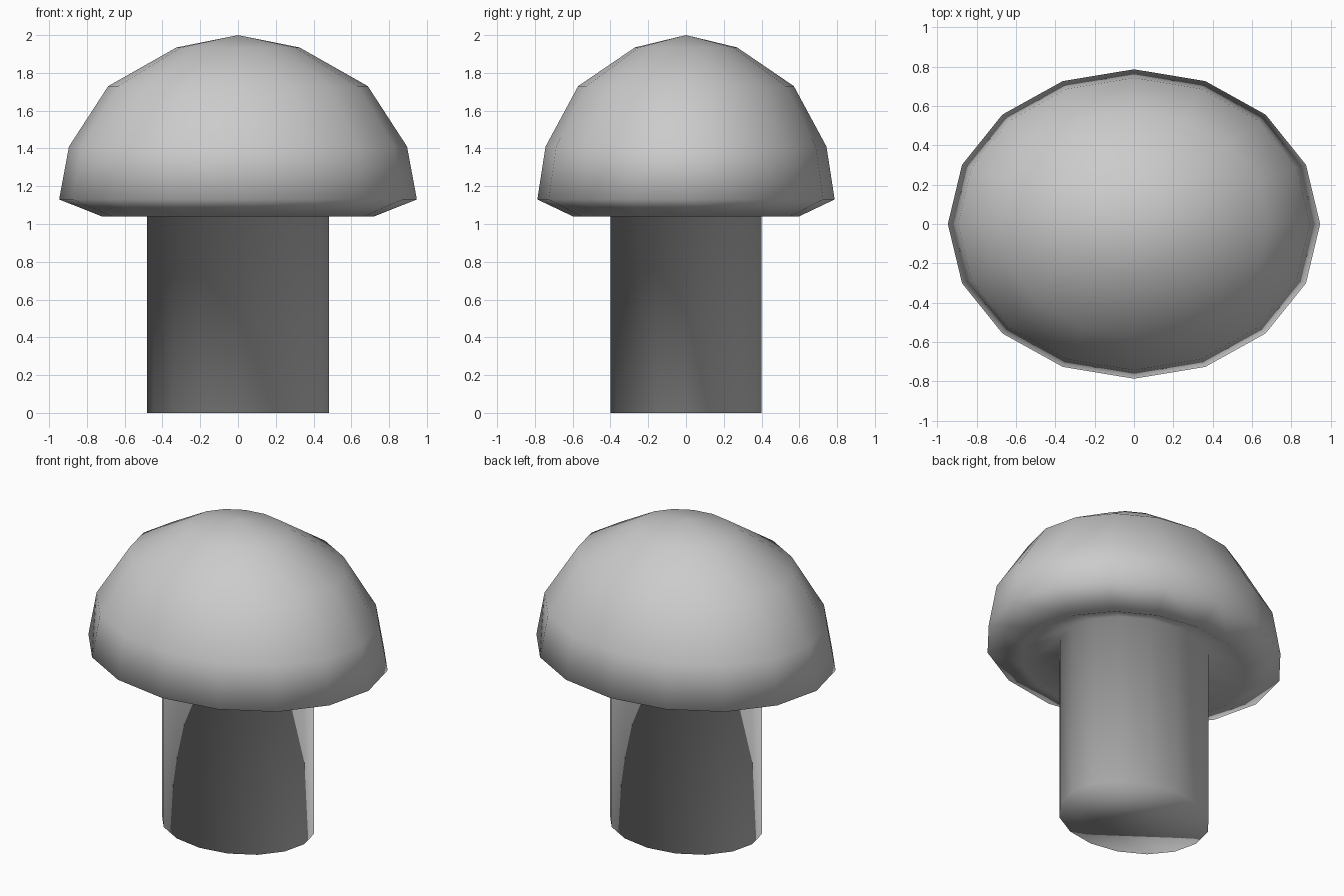
import bpy, bmesh
from math import cos, sin, tau

if "Cube" in bpy.data.objects:
    bpy.data.objects.remove(bpy.data.objects["Cube"])

SIDES = 16
DEPTH = 0.831  # oval plan: depth relative to width

# Mushroom outline from the cap rings down to the foot: (radius in x, height)
PROFILE = [(0.325, 1.935), (0.687, 1.73), (0.895, 1.41), (0.947, 1.13),
           (0.72, 1.04), (0.482, 1.13), (0.482, 0.0)]

bm = bmesh.new()
rings = [[bm.verts.new((r * cos(tau * i / SIDES), r * DEPTH * sin(tau * i / SIDES), z))
          for i in range(SIDES)] for r, z in PROFILE]

# Cap, hollowed underside and stem walls
for upper, lower in zip(rings, rings[1:]):
    for i in range(SIDES):
        j = (i + 1) % SIDES
        bm.faces.new((upper[i], lower[i], lower[j], upper[j]))

# Pointed crown and closed foot
tip = bm.verts.new((0, 0, 2.0))
for i in range(SIDES):
    bm.faces.new((tip, rings[0][i], rings[0][(i + 1) % SIDES]))
bm.faces.new(rings[-1][::-1])

# One continuous smooth-shaded surface
for f in bm.faces:
    f.smooth = True
bm.normal_update()
mesh = bpy.data.meshes.new("mushroom")
bm.to_mesh(mesh)
bm.free()
bpy.context.collection.objects.link(bpy.data.objects.new("mushroom", mesh))
